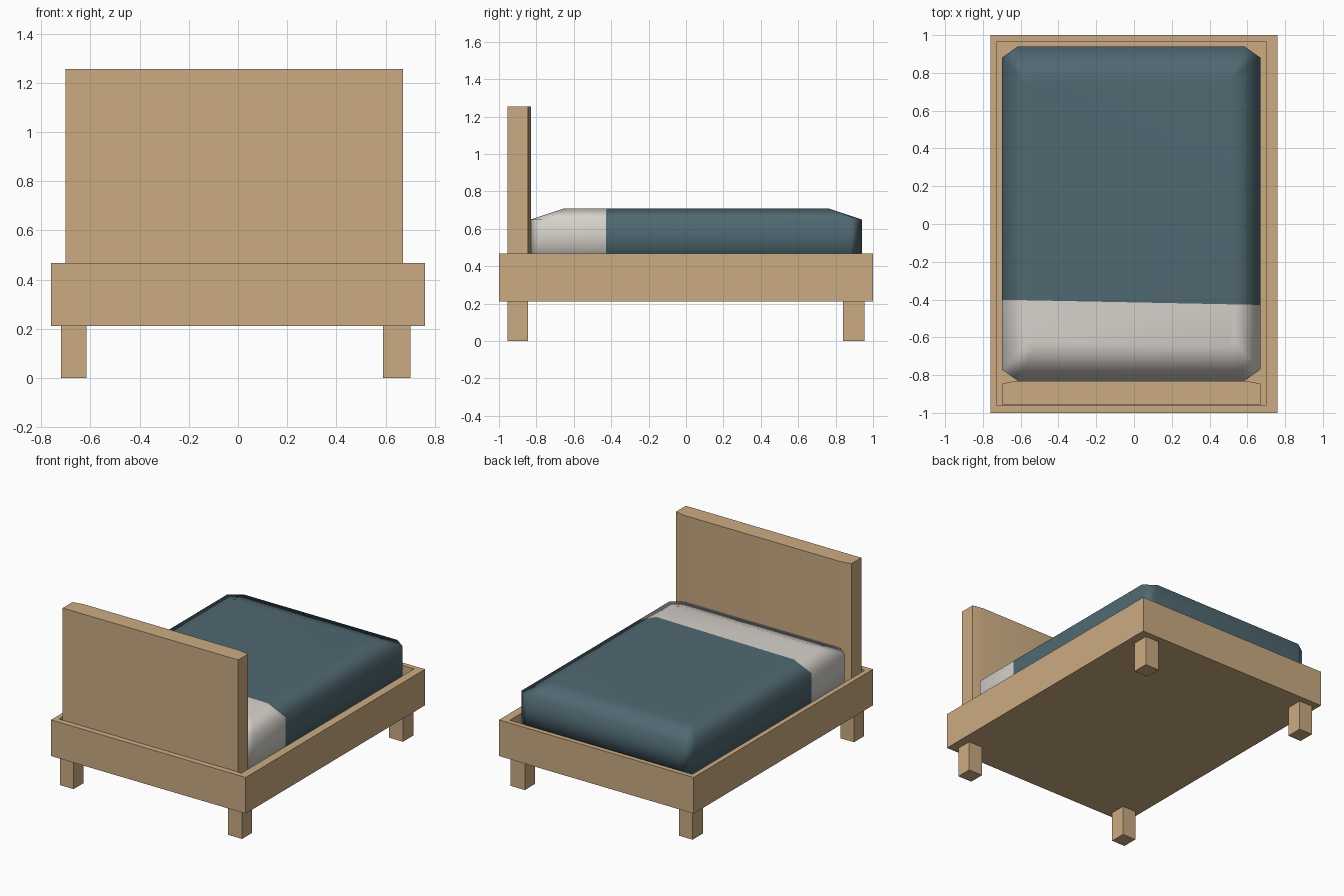
import bpy, bmesh
from mathutils import Vector

if "Cube" in bpy.data.objects:
    bpy.data.objects.remove(bpy.data.objects["Cube"])


def material(name, srgb):
    lin = [((c / 255 + 0.055) / 1.055) ** 2.4 for c in srgb]
    m = bpy.data.materials.new(name)
    m.diffuse_color = (*lin, 1)
    m.use_nodes = True
    m.node_tree.nodes["Principled BSDF"].inputs["Base Color"].default_value = m.diffuse_color
    return m


WOOD = material("light wood", (203, 171, 130))
BLUE = material("blanket blue", (80, 104, 114))
WHITE = material("sheet white", (214, 210, 203))


def finish(name, bm, *mats):
    bmesh.ops.recalc_face_normals(bm, faces=bm.faces)
    me = bpy.data.meshes.new(name)
    bm.to_mesh(me)
    bm.free()
    ob = bpy.data.objects.new(name, me)
    bpy.context.collection.objects.link(ob)
    for m in mats:
        me.materials.append(m)
    return ob


def smooth(ob, angle):
    bpy.ops.object.select_all(action='DESELECT')
    ob.select_set(True)
    bpy.context.view_layer.objects.active = ob
    bpy.ops.object.shade_smooth_by_angle(angle=angle)


def loft(rings):
    """Closed solid through stacked rings of (points, z)."""
    bm = bmesh.new()
    loops = [[bm.verts.new((x, y, z)) for x, y in pts] for pts, z in rings]
    n = len(loops[0])
    for a, b in zip(loops, loops[1:]):
        for i in range(n):
            j = (i + 1) % n
            bm.faces.new((a[i], a[j], b[j], b[i]))
    bm.faces.new(loops[0][::-1])
    bm.faces.new(loops[-1])
    return bm


def rect(x0, x1, y0, y1):
    return [(x0, y0), (x1, y0), (x1, y1), (x0, y1)]


def octagon(x0, x1, y0, y1, cx, cy):
    return [(x0 + cx, y0), (x1 - cx, y0), (x1, y0 + cy), (x1, y1 - cy),
            (x1 - cx, y1), (x0 + cx, y1), (x0, y1 - cy), (x0, y0 + cy)]


FLOOR = 0.30

# Tray-shaped bed frame with a thin rim
outer, inner = rect(-0.76, 0.76, -1, 1), rect(-0.725, 0.70, -0.96, 0.965)
finish("bed_frame", loft([(outer, 0.212), (outer, 0.467),
                          (inner, 0.467), (inner, FLOOR)]), WOOD)

# Four square legs
for side, x0, x1 in (("left", -0.72, -0.615), ("right", 0.59, 0.70)):
    for end, y0, y1 in (("head", -0.955, -0.845), ("foot", 0.84, 0.955)):
        r = rect(x0, x1, y0, y1)
        finish(f"{end}_{side}_leg", loft([(r, 0), (r, 0.212)]), WOOD)

# Headboard, its inner face eased toward the sides
hb = [(-0.70, -0.955), (0.67, -0.955), (0.67, -0.845),
      (0.59, -0.83), (-0.62, -0.83), (-0.70, -0.845)]
smooth(finish("headboard", loft([(hb, FLOOR), (hb, 1.255)]), WOOD), 0.5)

# Mattress: clipped corners, sloped top edges, blanket over most of it
wall = octagon(-0.70, 0.67, -0.83, 0.94, 0.085, 0.06)
top = octagon(-0.56, 0.53, -0.65, 0.76, 0.03, 0.03)
bm = loft([(wall, FLOOR), (wall, 0.65), (top, 0.71)])
cut_co, cut_no = Vector((0, -0.415, 0)), Vector((0.02, 1, 0))
bmesh.ops.bisect_plane(bm, geom=bm.verts[:] + bm.edges[:] + bm.faces[:],
                       plane_co=cut_co, plane_no=cut_no)
for f in bm.faces:
    f.material_index = 0 if (f.calc_center_median() - cut_co).dot(cut_no) > 0 else 1
mattress = finish("mattress_and_blanket", bm, BLUE, WHITE)
mattress.data.shade_smooth()
wn = mattress.modifiers.new("soft_shading", 'WEIGHTED_NORMAL')
wn.mode = 'FACE_AREA'
